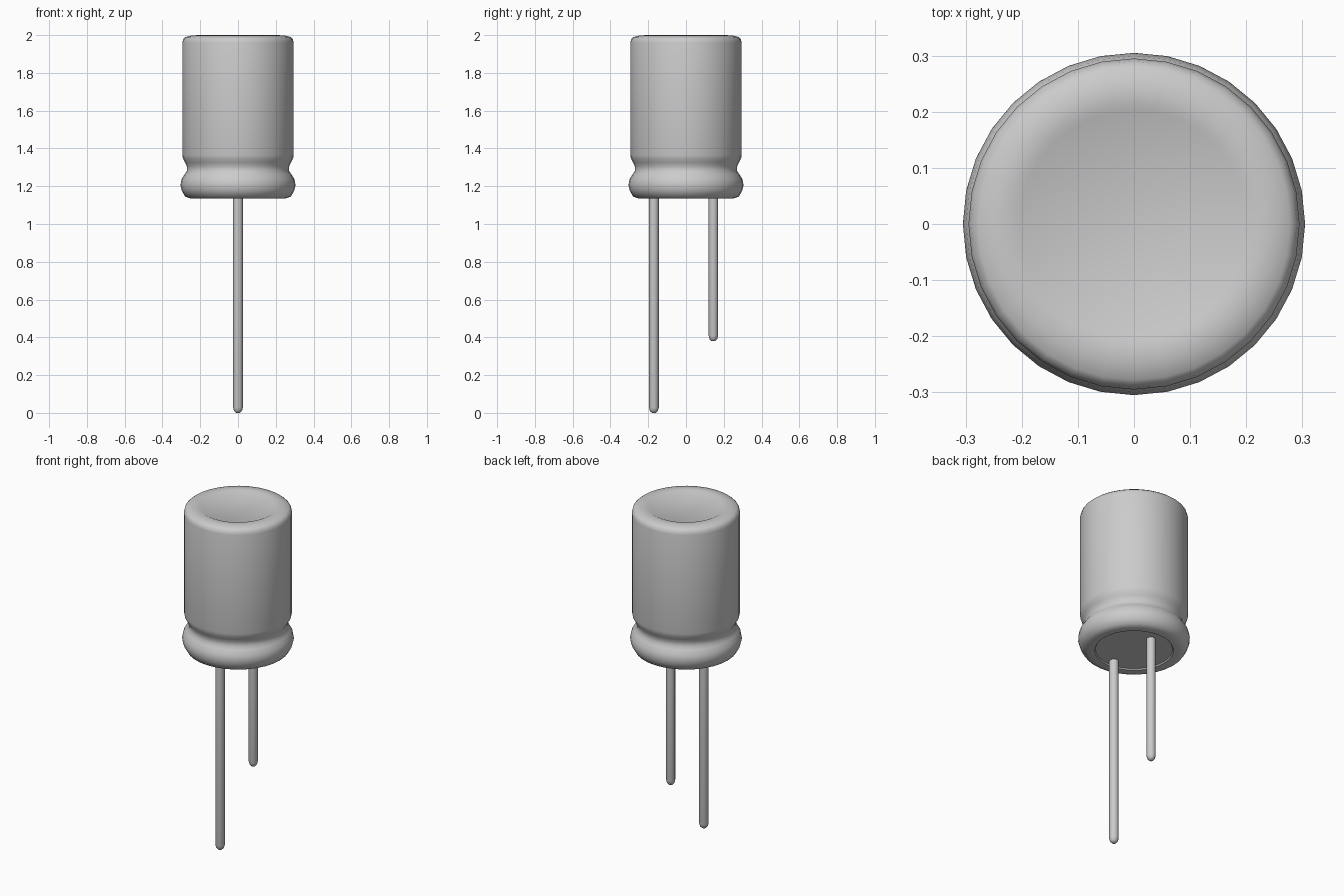
import bpy, bmesh, math

if "Cube" in bpy.data.objects:
    bpy.data.objects.remove(bpy.data.objects["Cube"])


def lathe(name, profile, sides, center=(0, 0)):
    """Revolve (radius, z) points, listed bottom to top, and cap both ends."""
    bm = bmesh.new()
    rings = []
    for r, z in profile:
        rings.append([bm.verts.new((center[0] + r * math.sin(2 * math.pi * i / sides),
                                    center[1] + r * math.cos(2 * math.pi * i / sides), z))
                      for i in range(sides)])
    for low, high in zip(rings, rings[1:]):
        for i in range(sides):
            j = (i + 1) % sides
            bm.faces.new((low[i], low[j], high[j], high[i]))
    bm.faces.new(rings[0])
    bm.faces.new(rings[-1])
    bmesh.ops.recalc_face_normals(bm, faces=bm.faces)
    mesh = bpy.data.meshes.new(name)
    bm.to_mesh(mesh)
    bm.free()
    obj = bpy.data.objects.new(name, mesh)
    bpy.context.collection.objects.link(obj)
    bpy.ops.object.select_all(action='DESELECT')
    obj.select_set(True)
    bpy.context.view_layer.objects.active = obj
    bpy.ops.object.shade_smooth_by_angle(angle=math.radians(50))
    return obj


# Can with crimped neck, bulged foot and rounded shoulder
lathe("can", [
    (0.21, 1.142), (0.215, 1.135), (0.25, 1.135), (0.28, 1.145), (0.297, 1.175),
    (0.305, 1.205), (0.299, 1.237), (0.283, 1.263), (0.271, 1.28),
    (0.271, 1.305), (0.28, 1.325), (0.291, 1.345), (0.295, 1.365),
    (0.295, 1.96), (0.29, 1.98), (0.278, 1.99), (0.25, 1.997), (0.215, 2.0),
    (0.203, 1.994)], 32)


# Wire leads with rounded tips, the front one longer
def lead(name, y, tip, r):
    lathe(name, [(r * 0.4, tip), (r * 0.8, tip + 0.01), (r, tip + 0.028), (r, 1.15)], 16, (0, y))


lead("long_lead", -0.17, 0.0, 0.026)
lead("short_lead", 0.145, 0.38, 0.025)
